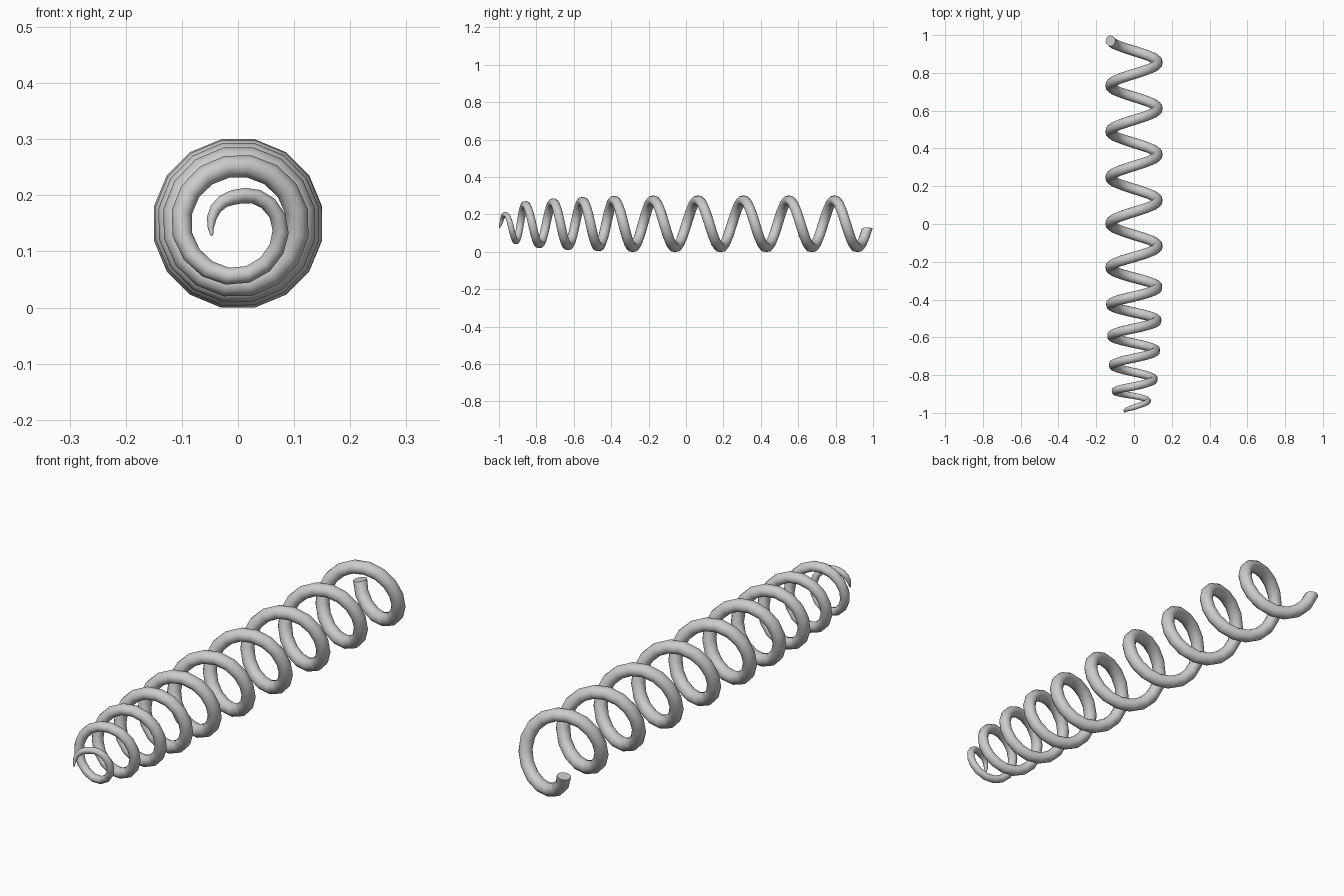
import bpy, bmesh
from math import sin, cos, pi

if "Cube" in bpy.data.objects:
    bpy.data.objects.remove(bpy.data.objects["Cube"])

STEPS, SIDES, TURNS = 16, 12, 10

# turn, position along y, coil radius, wire radius
KEYS = [
    (-0.07, -0.997, 0.051, 0.002),
    (0.00, -0.990, 0.048, 0.008),
    (0.25, -0.970, 0.047, 0.014),
    (0.50, -0.940, 0.075, 0.0145),
    (0.75, -0.910, 0.095, 0.015),
    (1.00, -0.886, 0.102, 0.018),
    (1.25, -0.860, 0.103, 0.020),
    (1.75, -0.785, 0.111, 0.021),
    (2.25, -0.710, 0.116, 0.022),
    (3.25, -0.553, 0.122, 0.024),
    (4.25, -0.384, 0.126, 0.0255),
    (4.75, -0.285, 0.127, 0.026),
    (5.25, -0.175, 0.127, 0.026),
    (5.75, -0.058, 0.127, 0.026),
    (10.0, 0.977, 0.127, 0.026),
]


def sample(t):
    for a, b in zip(KEYS, KEYS[1:]):
        if t <= b[0]:
            f = (t - a[0]) / (b[0] - a[0])
            return [p + (q - p) * f for p, q in zip(a[1:], b[1:])]
    return KEYS[-1][1:]


# tapered spring: wire section swept around the y axis
bm = bmesh.new()
rings = []
turns = [-0.07] + [(i - 0.5) / STEPS for i in range(STEPS * TURNS + 1)]
for t in turns:
    y, coil, wire = sample(t)
    ring = []
    for j in range(SIDES):
        s = 2 * pi * j / SIDES
        rad = coil + wire * cos(s)
        ring.append(bm.verts.new((-rad * cos(2 * pi * t),
                                  y + 1.1 * wire * sin(s),
                                  0.15 + rad * sin(2 * pi * t))))
    rings.append(ring)
for a, b in zip(rings, rings[1:]):
    for j in range(SIDES):
        k = (j + 1) % SIDES
        bm.faces.new((a[j], a[k], b[k], b[j]))

# end caps
bm.faces.new(rings[0])
bm.faces.new(rings[-1])
bmesh.ops.recalc_face_normals(bm, faces=bm.faces)

mesh = bpy.data.meshes.new("coil_spring")
bm.to_mesh(mesh)
bm.free()
spring = bpy.data.objects.new("coil_spring", mesh)
bpy.context.collection.objects.link(spring)
bpy.context.view_layer.objects.active = spring
spring.select_set(True)
bpy.ops.object.shade_smooth_by_angle(angle=pi / 4)
